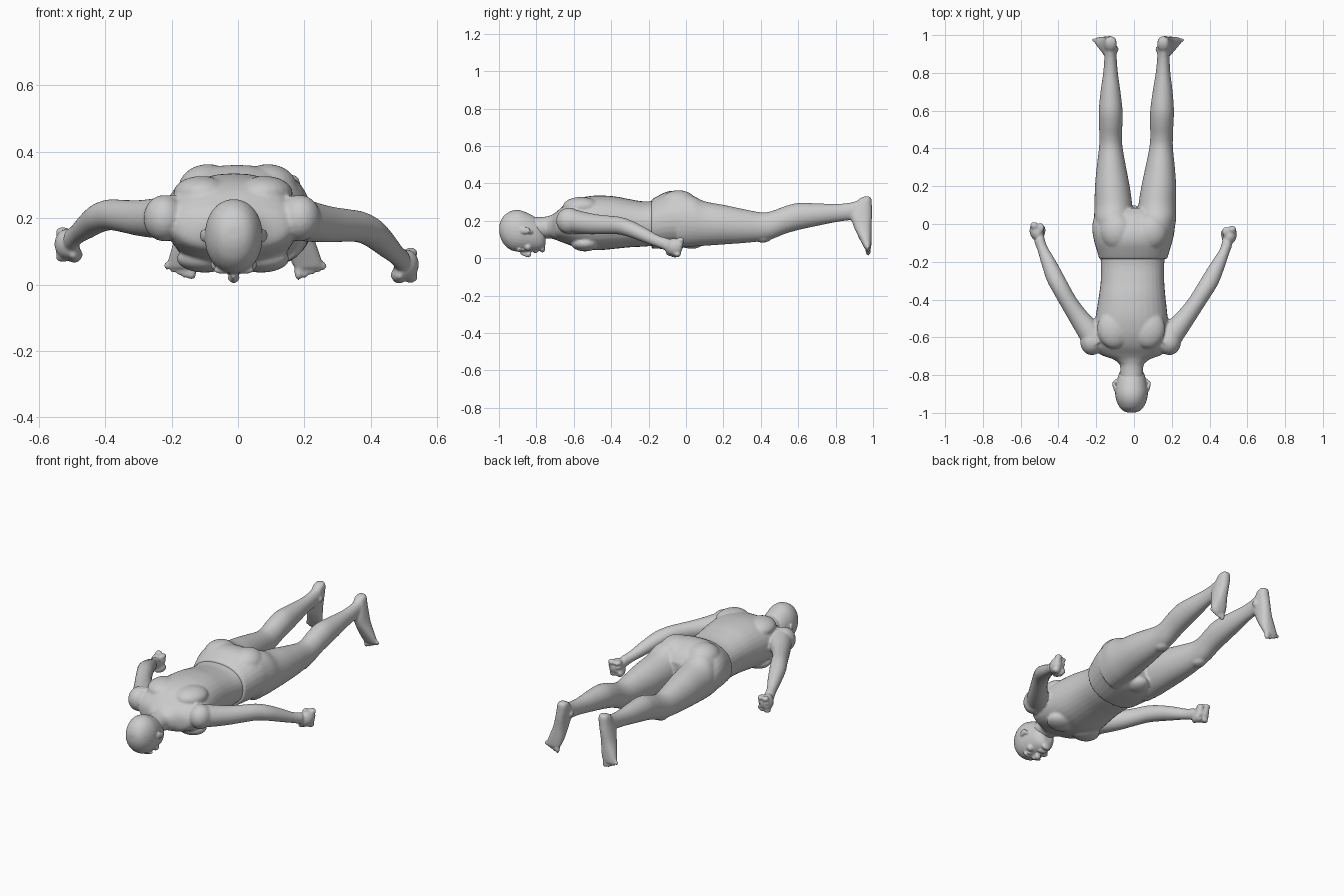
import bpy, bmesh
from math import cos, sin, pi, copysign
from mathutils import Vector, Matrix


def catmull(a, b, c, d, t):
    return [0.5 * (2 * q + (r - p) * t + (2 * p - 5 * q + 4 * r - s) * t * t
                   + (3 * q - p - 3 * r + s) * t ** 3) for p, q, r, s in zip(a, b, c, d)]


def tube(bm, secs, axis=(0, 1, 0), ref=(0, 0, 1), power=2.0, n=32, steps=4):
    """Closed loft; each section is x, y, z, side radius, ref radius."""
    axis, ref = Vector(axis).normalized(), Vector(ref)
    side = axis.cross(ref).normalized()
    up = side.cross(axis)
    pts = [secs[0]] + list(secs) + [secs[-1]]
    fine = [catmull(*pts[i:i + 4], k / steps) for i in range(len(secs) - 1) for k in range(steps)]
    fine.append(secs[-1])
    rings = []
    for x, y, z, a, b in fine:
        ring = []
        for k in range(n):
            c, s = cos(2 * pi * k / n), sin(2 * pi * k / n)
            c, s = copysign(abs(c) ** (2 / power), c), copysign(abs(s) ** (2 / power), s)
            ring.append(bm.verts.new(Vector((x, y, z)) + side * a * c + up * b * s))
        rings.append(ring)
    for r0, r1 in zip(rings, rings[1:]):
        for k in range(n):
            bm.faces.new((r0[k], r0[(k + 1) % n], r1[(k + 1) % n], r1[k]))
    bm.faces.new(rings[0])
    bm.faces.new(rings[-1])


def profile(rows):
    """Rows y, centre x, top z, bottom z, half width -> sections."""
    return [(x, y, (t + b) / 2, w, (t - b) / 2) for y, x, t, b, w in rows]


def blob(bm, loc, size, rot=0, axis='Z'):
    m = Matrix.Translation(loc) @ Matrix.Rotation(rot, 4, axis) @ Matrix.Diagonal((*size, 1))
    bmesh.ops.create_uvsphere(bm, u_segments=20, v_segments=12, radius=1, matrix=m)


def fuse(name, bm, voxel, smooth):
    """Merge overlapping volumes into one smooth skin."""
    bmesh.ops.recalc_face_normals(bm, faces=bm.faces)
    me = bpy.data.meshes.new(name)
    bm.to_mesh(me)
    bm.free()
    ob = bpy.data.objects.new(name, me)
    bpy.context.collection.objects.link(ob)
    r = ob.modifiers.new("fuse", 'REMESH')
    r.mode, r.voxel_size, r.use_smooth_shade = 'VOXEL', voxel, True
    s = ob.modifiers.new("soften", 'SMOOTH')
    s.factor, s.iterations = 0.5, smooth
    return ob


# torso with shoulder blades and chest
bm = bmesh.new()
tube(bm, profile([
    (-.74, -.012, .222, .11, .065), (-.715, -.013, .232, .105, .10), (-.69, -.015, .25, .095, .165),
    (-.65, -.017, .285, .08, .195), (-.60, -.017, .312, .062, .20), (-.54, -.015, .328, .048, .196),
    (-.47, -.012, .335, .042, .188), (-.38, -.010, .33, .05, .176), (-.30, -.008, .315, .058, .168),
    (-.22, -.008, .303, .062, .168), (-.14, -.006, .31, .07, .172)]), power=2.25)
for s in (-1, 1):
    blob(bm, (s * .095 - .015, -.56, .275), (.085, .10, .052), s * -.2)
    blob(bm, (s * .085 - .015, -.54, .078), (.085, .075, .042))
    blob(bm, (s * .205 - .018, -.625, .2), (.062, .07, .07))
# neck
tube(bm, profile([(-.86, -.013, .225, .11, .055), (-.80, -.012, .22, .105, .06),
                  (-.74, -.012, .224, .105, .064), (-.68, -.013, .25, .10, .09)]))

# arms and fists, left arm raised a little more than the right
ARM = [(-.19, -.64, .205, .066, .066), (-.235, -.57, .2, .064, .062), (-.295, -.49, .2, .052, .055),
       (-.345, -.415, .206, .046, .05), (-.385, -.345, .21, .046, .047), (-.42, -.28, .2, .046, .044),
       (-.455, -.20, .176, .038, .038), (-.485, -.13, .152, .028, .031), (-.502, -.08, .135, .03, .034)]
for s in (-1, 1):
    def place(p):
        if s < 0:
            return p
        t = min(1, max(0, (p[1] + .64) / .5))
        return (-p[0] - .03 + .022 * t, p[1] - .02 * t, p[2] - .062 * t, *p[3:])
    tube(bm, [place(p) for p in ARM], axis=(s * .32, .58, -.08), n=24)
    blob(bm, place((-.515, -.045, .122)), (.036, .05, .046), s * -.4)
    for k in range(4):
        z = .158 - .025 * k
        blob(bm, place((-.528, -.008 - .006 * k, z)), (.022, .02, .016))
        blob(bm, place((-.493, -.02 - .006 * k, z - .004)), (.019, .026, .014))
    blob(bm, place((-.488, -.05, .09)), (.017, .042, .02), s * .3)
fuse("torso_and_arms", bm, .0065, 6)

# head with face
bm = bmesh.new()
HX = -.013
tube(bm, profile([
    (-.998, HX, .175, .135, .018), (-.99, HX, .20, .105, .042), (-.97, HX, .23, .07, .063),
    (-.935, HX, .252, .043, .08), (-.895, HX, .257, .034, .087), (-.855, HX, .245, .034, .083),
    (-.815, HX, .225, .036, .074), (-.785, HX, .20, .04, .063), (-.762, HX, .17, .05, .046),
    (-.752, HX, .14, .07, .025)]), power=2.1)
tube(bm, [(HX, -.885, .04, .009, .02), (HX, -.855, .026, .012, .02), (HX, -.838, .02, .018, .015),
          (HX, -.828, .03, .012, .015)], n=16)
blob(bm, (HX, -.768, .052), (.028, .016, .022))
blob(bm, (HX, -.808, .038), (.026, .007, .012))
blob(bm, (HX, -.797, .04), (.024, .007, .012))
for s in (-1, 1):
    blob(bm, (HX + s * .032, -.893, .045), (.03, .01, .013), s * .1)
    blob(bm, (HX + s * .033, -.872, .045), (.017, .009, .009))
    blob(bm, (HX + s * .048, -.845, .06), (.022, .02, .02))
    blob(bm, (HX + s * .09, -.862, .148), (.009, .032, .019), s * -.25)
    blob(bm, (HX + s * .082, -.835, .14), (.009, .016, .011))
fuse("head", bm, .0042, 4)

# pelvis with buttocks
bm = bmesh.new()
tube(bm, profile([
    (-.185, -.004, .313, .052, .18), (-.15, -.004, .333, .05, .19), (-.10, -.004, .356, .05, .205),
    (-.05, -.003, .36, .052, .216), (0, -.002, .345, .058, .218), (.05, 0, .315, .075, .205),
    (.085, 0, .27, .11, .17)]), power=2.2)
blob(bm, (0, .03, .09), (.06, .07, .04))
# legs: y, half-space x, top z, bottom z, half width
LEG = [(-.05, .11, .34, .06, .095), (.03, .115, .335, .062, .102), (.10, .116, .304, .066, .10),
       (.20, .123, .285, .073, .092), (.30, .129, .264, .08, .078), (.40, .133, .245, .09, .063),
       (.46, .135, .252, .102, .06), (.53, .135, .278, .13, .062), (.60, .136, .295, .15, .063),
       (.70, .138, .293, .172, .053), (.80, .139, .29, .192, .039), (.88, .140, .297, .203, .033),
       (.94, .141, .315, .205, .034)]
for s in (-1, 1):
    shift = lambda y: .006 + .011 * max(0, y)
    tube(bm, profile([(y, s * x + shift(y), t, b, w) for y, x, t, b, w in LEG]))
    blob(bm, (s * .09, -.04, .29), (.09, .10, .073))
    # feet pointing down, soles on the far end
    hx, tx = s * .139 + .016, s * .193 + .022
    mix = lambda t: hx + (tx - hx) * t
    tube(bm, [(hx, .968, .33, .018, .014), (hx, .958, .315, .03, .034), (mix(.05), .948, .28, .034, .046),
              (mix(.2), .938, .23, .036, .057), (mix(.4), .944, .17, .039, .048),
              (mix(.65), .958, .11, .046, .034), (mix(.85), .968, .07, .047, .023),
              (mix(.95), .972, .05, .042, .017)], axis=(0, 0, -1), ref=(0, 1, 0), power=2.3, n=24)
    for k, (z, r) in enumerate([(.038, .017), (.036, .012), (.042, .011), (.048, .010), (.056, .010)]):
        blob(bm, (tx + s * (-.032 + .0185 * k + .002 * (k > 0)), .974, z), (r * .85, r * .85, r * 1.5))
    # ankle bones and kneecap
    for side in (-1, 1):
        blob(bm, (hx + side * .03, .925, .245), (.012, .016, .018))
    blob(bm, (s * .133 + shift(.41), .41, .105), (.035, .045, .022))
fuse("pelvis_and_legs", bm, .0065, 6)
